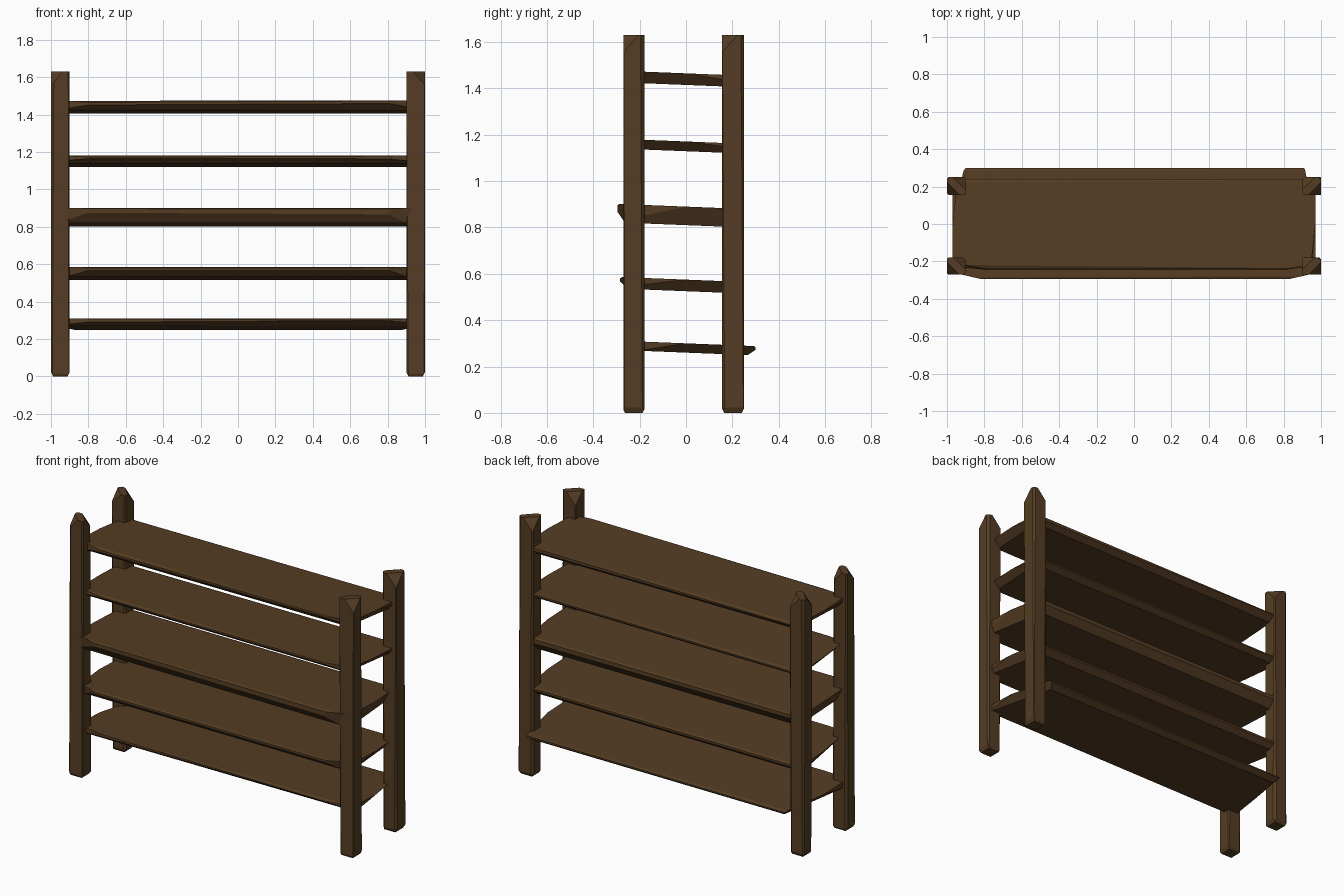
import bpy, bmesh, math, random
from mathutils import Vector, Matrix

random.seed(4)
old = bpy.data.objects.get("Cube")
if old:
    bpy.data.objects.remove(old, do_unlink=True)

COLOUR = (0.090, 0.046, 0.017, 1.0)
wood = bpy.data.materials.new("dark_brown_wood")
wood.diffuse_color = COLOUR
wood.use_nodes = True
bsdf = wood.node_tree.nodes["Principled BSDF"]
bsdf.inputs["Base Color"].default_value = COLOUR
bsdf.inputs["Roughness"].default_value = 0.9


def hewn_block(name, low, high, chops, shear=0.0):
    """A box with flat slices chopped off; each chop is (point, outward normal)."""
    low, high = Vector(low), Vector(high)
    bm = bmesh.new()
    bmesh.ops.create_cube(bm, size=1)
    size = high - low
    bmesh.ops.transform(bm, verts=bm.verts, matrix=Matrix.Translation((low + high) / 2)
                        @ Matrix.Diagonal((*size, 1)))
    for point, normal in chops:
        geom = bm.verts[:] + bm.edges[:] + bm.faces[:]
        bmesh.ops.bisect_plane(bm, geom=geom, plane_co=point, dist=1e-5,
                               plane_no=Vector(normal).normalized(), clear_outer=True)
        rim = [e for e in bm.edges if e.is_boundary]
        if rim:
            bmesh.ops.holes_fill(bm, edges=rim, sides=0)
    # Sagging tilt towards the back
    for v in bm.verts:
        v.co.z += shear * v.co.y
    bmesh.ops.recalc_face_normals(bm, faces=bm.faces)
    mesh = bpy.data.meshes.new(name)
    bm.to_mesh(mesh)
    bm.free()
    mesh.materials.append(wood)
    obj = bpy.data.objects.new(name, mesh)
    bpy.context.collection.objects.link(obj)
    return obj


def wobble(amount):
    return random.uniform(-amount, amount)


def post(name, sx, y0, y1):
    x0, x1 = sorted((sx * 0.9, sx))
    mid = Vector(((x0 + x1) / 2, (y0 + y1) / 2, 0))
    top, half = 1.63, 0.048
    chops = []
    # Upright corners, slightly shaved
    for cx in (-1, 1):
        for cy in (-1, 1):
            depth = random.uniform(0.004, 0.014)
            corner = mid + Vector((cx * (half - depth), cy * half, 0.8))
            chops.append((corner, (cx, cy, wobble(0.008))))
    # Chipped top and foot
    for dx, dy in ((sx, -1), (-sx, 1)):
        chops.append((mid + Vector((dx * 0.015, dy * 0.015, top)), (dx, dy, 0.9)))
    for dx, dy in ((1, 0), (-1, 0), (0, 1), (0, -1)):
        chops.append((mid + Vector((dx * 0.038, dy * 0.038, 0)), (dx, dy, -0.5)))
    hewn_block(name, (x0, y0, 0), (x1, y1, top), chops)


for side, sx in (("left", 1), ("right", -1)):
    post("front_post_" + side, sx, -0.27, -0.18)
    post("back_post_" + side, sx, 0.155, 0.25)


def shelf(name, z, thick, y0, y1, corner_cut):
    bottom, top = z - thick / 2, z + thick / 2
    chops = []
    # Undercut long edges
    for y, s in ((y0, -1), (y1, 1)):
        chops.append(((0, y - s * 0.035, bottom), (wobble(0.006), s * 0.7 * thick / 0.04, -1)))
        chops.append(((0, y - s * 0.012, top), (wobble(0.006), s * 0.5, 1)))
    # Undercut ends
    for s in (-1, 1):
        chops.append(((s * 0.93, 0, bottom), (s * thick, wobble(0.01), -0.04)))
        # Front corners trimmed in plan
        chops.append(((s * 0.97, y0 + corner_cut, z), (s * corner_cut, -0.17, wobble(0.05))))
    hewn_block(name, (-0.97, y0, bottom), (0.97, y1, top), chops, shear=-0.04)


# Shelves from the lowest up: height, thickness, front edge, back edge, corner cut
SHELVES = [
    (0.28, 0.040, -0.25, 0.30, 0.02),
    (0.55, 0.050, -0.285, 0.24, 0.05),
    (0.85, 0.080, -0.295, 0.24, 0.04),
    (1.15, 0.042, -0.245, 0.24, 0.02),
    (1.44, 0.050, -0.24, 0.24, 0.03),
]
for i, spec in enumerate(SHELVES, 1):
    shelf(f"shelf_{i}", *spec)
